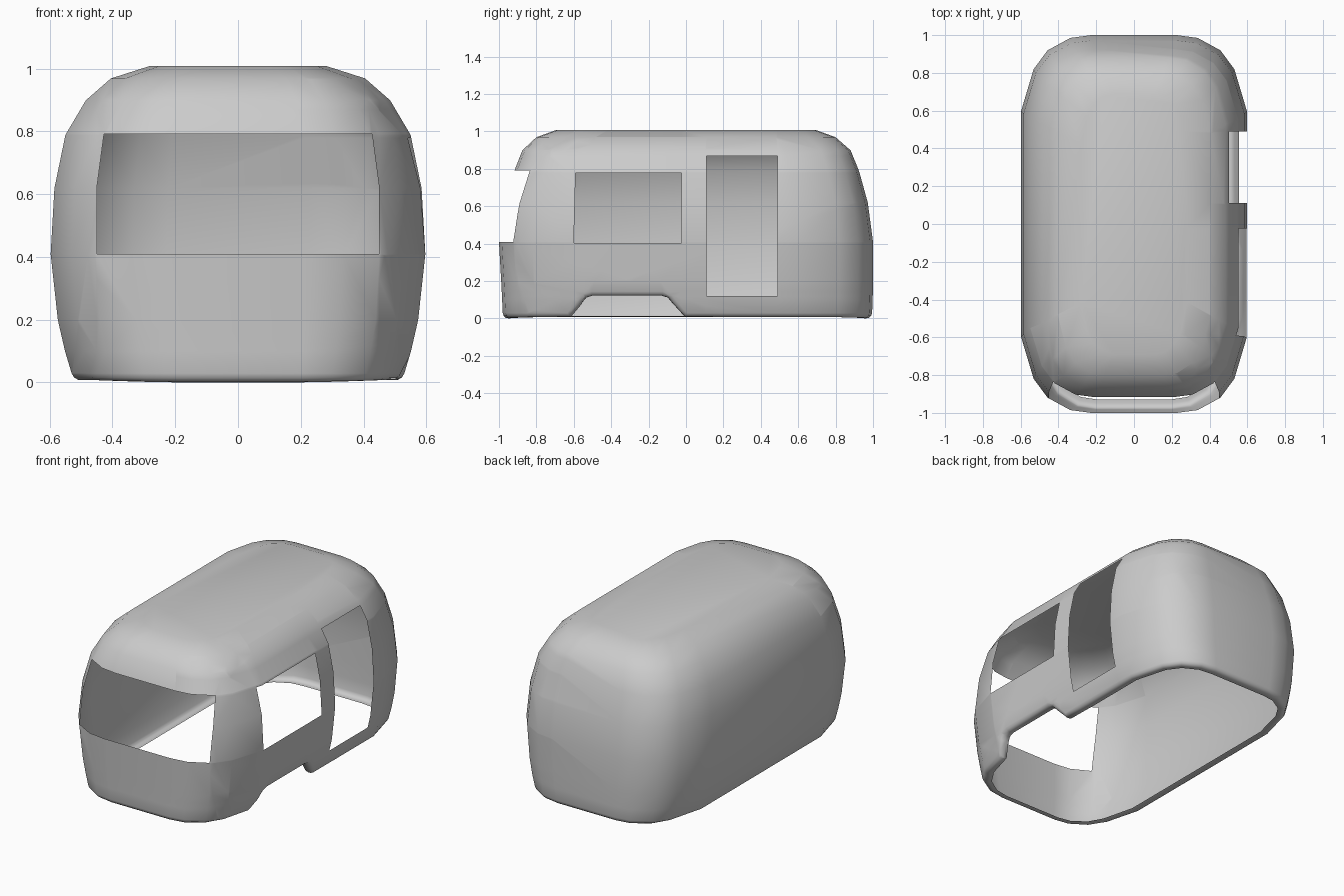
import bpy, bmesh, math
from mathutils import Vector

if "Cube" in bpy.data.objects:
    bpy.data.objects.remove(bpy.data.objects["Cube"])

# Wall levels: z, half width, front length, back length
LEVELS = [(.03, .53, .98, .995), (.10, .551, .983, .998), (.20, .574, .988, 1.0),
          (.41, .597, 1.0, 1.0), (.62, .585, .97, .972), (.79, .55, .918, .925),
          (.90, .485, .875, .88), (.97, .405, .80, .80), (1.01, .28, .69, .69)]
# Quarter plan outline, normalised to the half width and half length
CORNER = [(1, .6), (.89, .82), (.765, .92), (.565, .985), (.38, 1)]

bm = bmesh.new()


def ring(z, w, front, back):
    quarter = CORNER
    pts = [(x, y) for x, y in quarter]
    pts += [(-x, y) for x, y in reversed(quarter)]
    pts += [(-x, -y) for x, y in quarter]
    pts += [(x, -y) for x, y in reversed(quarter)]
    return [bm.verts.new((x * w, y * (back if y > 0 else front), z)) for x, y in pts]


def cut_opening(axis, side, poly):
    """Cut a convex opening, given as (u, z) points, through one wall only."""
    u = 1 - axis
    on_wall = lambda f: f.calc_center_median()[axis] * side > .2
    centre = sum((Vector(p) for p in poly), Vector((0, 0))) / len(poly)
    planes = []
    for a, b in zip(poly, poly[1:] + poly[:1]):
        n = Vector((b[1] - a[1], a[0] - b[0]))
        if n.dot(centre - Vector(a)) > 0:
            n = -n
        no, co = Vector((0, 0, n.y)), Vector((0, 0, a[1]))
        no[u], co[u] = n.x, a[0]
        planes.append((co, no.normalized()))
        faces = [f for f in bm.faces if on_wall(f)]
        geom = list({g for f in faces for g in (*f.verts, *f.edges)}) + faces
        bmesh.ops.bisect_plane(bm, geom=geom, plane_co=co, plane_no=no, dist=1e-5)
    gone = [f for f in bm.faces if on_wall(f) and
            all((f.calc_center_median() - co).dot(no) < 0 for co, no in planes)]
    bmesh.ops.delete(bm, geom=gone, context='FACES')


def roll_lip(radius, flat):
    """Roll every open edge inward into a rounded lip."""
    bm.normal_update()
    edges = [e for e in bm.edges if e.is_boundary]
    away, inward = {}, {}
    for e in edges:
        f = e.link_faces[0]
        a, b = e.verts
        d = f.normal.cross(b.co - a.co).normalized()
        if d.dot(f.calc_center_median() - a.co) > 0:
            d = -d
        for v in e.verts:
            away[v] = away.get(v, Vector()) + d
            inward[v] = inward.get(v, Vector()) - f.normal
    offsets = [(radius * math.sin(t), radius * (1 - math.cos(t)))
               for t in (math.radians(a) for a in (30, 60, 90))]
    offsets.append((radius, radius + flat))
    rows = {v: [v] + [bm.verts.new(v.co + away[v].normalized() * p
                                   + inward[v].normalized() * q)
                      for p, q in offsets] for v in away}
    for e in edges:
        a, b = (rows[v] for v in e.verts)
        for i in range(len(offsets)):
            bm.faces.new((a[i], b[i], b[i + 1], a[i + 1]))


# Lofted shell with a flat roof
rings = [ring(*lv) for lv in LEVELS]
for lo, hi in zip(rings, rings[1:]):
    for i in range(len(lo)):
        j = (i + 1) % len(lo)
        bm.faces.new((lo[i], lo[j], hi[j], hi[i]))
bm.faces.new(rings[-1])
bmesh.ops.recalc_face_normals(bm, faces=bm.faces)

# Wheel arch, then the rolled lower lip
cut_opening(0, 1, [(-.66, 0), (-.55, .13), (-.505, .145), (-.125, .145), (-.08, .13), (.03, 0)])
roll_lip(.03, .02)

# Side window, door and windscreen
cut_opening(0, 1, [(-.6, .405), (-.59, .78), (-.025, .78), (-.025, .405)])
cut_opening(0, 1, [(.11, .12), (.11, .87), (.49, .87), (.49, .12)])
cut_opening(1, -1, [(-.45, .41), (-.45, .62), (-.427, .793), (.427, .793), (.45, .62), (.45, .41)])

bmesh.ops.remove_doubles(bm, verts=bm.verts, dist=1e-4)
bmesh.ops.recalc_face_normals(bm, faces=bm.faces)
for f in bm.faces:
    f.smooth = True
# Levelled to stand on the ground
low = min(v.co.z for v in bm.verts)
bmesh.ops.translate(bm, verts=bm.verts, vec=(0, 0, -low))
mesh = bpy.data.meshes.new("van_body_shell")
bm.to_mesh(mesh)
bm.free()
body = bpy.data.objects.new("van_body_shell", mesh)
bpy.context.collection.objects.link(body)
